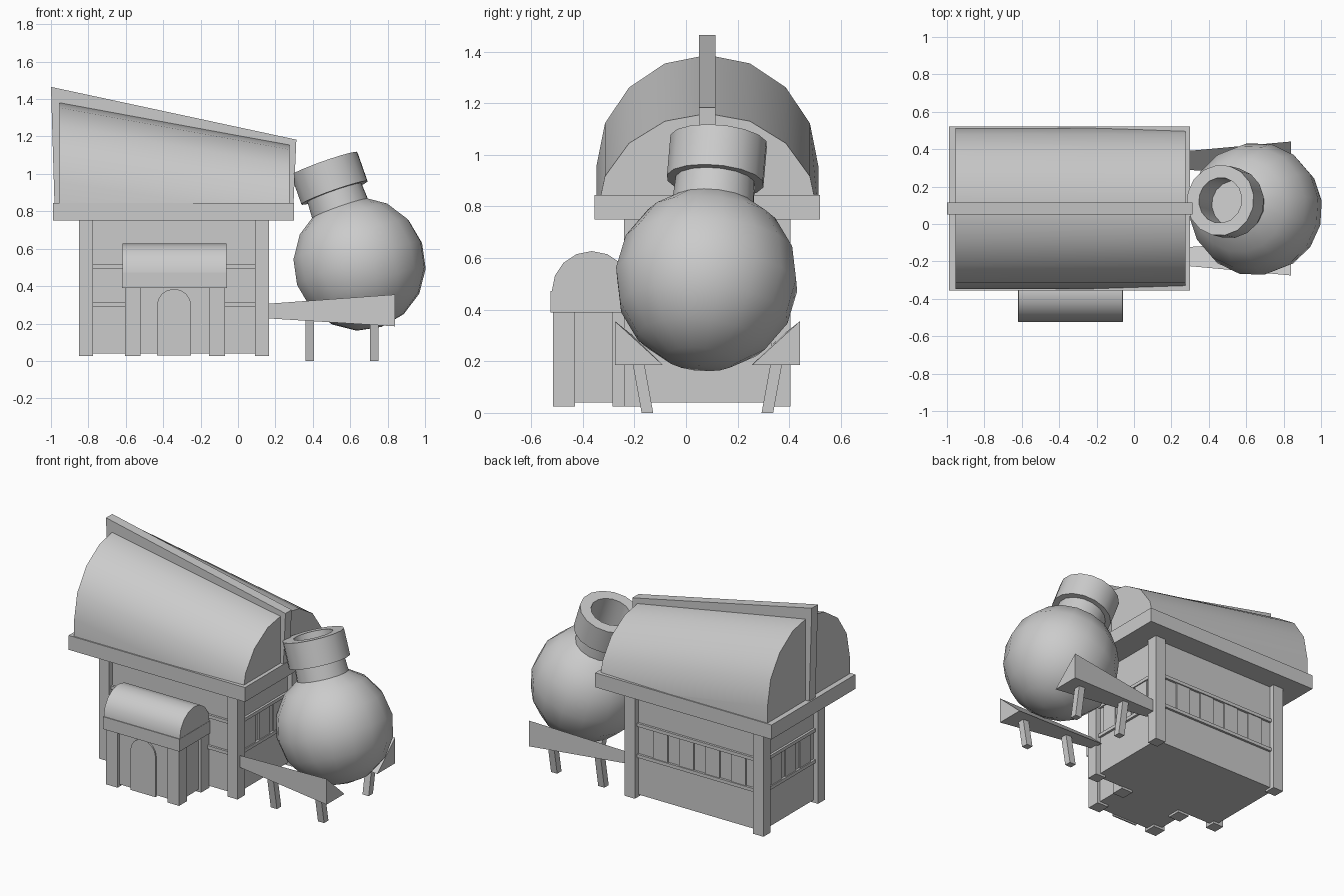
import bpy, bmesh, math
from mathutils import Vector

if "Cube" in bpy.data.objects:
    bpy.data.objects.remove(bpy.data.objects["Cube"], do_unlink=True)

grey = bpy.data.materials.new("plain grey")
grey.use_nodes = True
grey.diffuse_color = (0.6, 0.6, 0.6, 1)
grey.node_tree.nodes["Principled BSDF"].inputs["Base Color"].default_value = (0.6, 0.6, 0.6, 1)

MID = 0.083  # y of the centre line


def finish(name, bm, smooth=0):
    bmesh.ops.recalc_face_normals(bm, faces=bm.faces[:])
    mesh = bpy.data.meshes.new(name)
    bm.to_mesh(mesh)
    bm.free()
    mesh.materials.append(grey)
    obj = bpy.data.objects.new(name, mesh)
    bpy.context.collection.objects.link(obj)
    if smooth:
        bpy.ops.object.select_all(action='DESELECT')
        obj.select_set(True)
        bpy.context.view_layer.objects.active = obj
        bpy.ops.object.shade_smooth_by_angle(angle=math.radians(smooth))
    return obj


def loft(name, start, end, smooth=0):
    """Solid between two matching outlines."""
    bm = bmesh.new()
    a = [bm.verts.new(p) for p in start]
    b = [bm.verts.new(p) for p in end]
    n = len(a)
    bm.faces.new(a)
    bm.faces.new(b)
    for i in range(n):
        j = (i + 1) % n
        bm.faces.new((a[i], a[j], b[j], b[i]))
    return finish(name, bm, smooth)


def box(name, x0, x1, y0, y1, z0, z1):
    ring = [(x0, y0), (x1, y0), (x1, y1), (x0, y1)]
    return loft(name, [(x, y, z0) for x, y in ring], [(x, y, z1) for x, y in ring])


def arch(x, mid, r, spring, base, rise=1.0, steps=8):
    """Half-round outline in the yz plane, standing on straight sides."""
    arc = [(x, mid - r * math.cos(math.pi * i / steps),
            spring + rise * r * math.sin(math.pi * i / steps)) for i in range(steps + 1)]
    return [(x, mid - r, base)] + arc + [(x, mid + r, base)]


def posts(name, x0, x1, y0, y1, w, z0, z1):
    for sx, x in (("right", x0), ("left", x1 - w)):
        for sy, y in (("front", y0), ("back", y1 - w)):
            box(f"{name}_{sy}_{sx}", x, x + w, y, y + w, z0, z1)


# House body and corner posts
X0, X1, Y0, Y1 = -0.85, 0.165, -0.24, 0.405
IN = 0.035
box("house_walls", X0 + IN, X1 - IN, Y0 + IN, Y1 - IN, 0.04, 0.76)
posts("house_post", X0, X1, Y0, Y1, 0.075, 0.025, 0.76)

# Rails round the walls
for label, z in (("lower", 0.29), ("upper", 0.495)):
    box(f"{label}_rail", X0 + 0.02, X1 - 0.02, Y0 + 0.02, Y1 - 0.02, z, z + 0.022)

# Window plates between the rails
for i in range(4):
    x = -0.7 + i * 0.19
    box(f"back_window_{i}", x, x + 0.105, Y1 - IN, Y1 - IN + 0.008, 0.312, 0.495)
for i in range(3):
    y = -0.125 + i * 0.15
    box(f"right_window_{i}", X0 + IN - 0.008, X0 + IN, y, y + 0.11, 0.312, 0.495)
    box(f"left_window_{i}", X1 - IN, X1 - IN + 0.008, y, y + 0.11, 0.312, 0.495)

# Main roof: eaves slab, sloping barrel vault and ridge fin
box("eaves_slab", -0.99, 0.3, -0.355, 0.52, 0.75, 0.845)
loft("barrel_roof", arch(-0.955, MID, 0.43, 0.957, 0.78),
     arch(0.275, MID, 0.43, 0.765, 0.76, 0.92), 40)
fin = [(-0.98, 0.8), (-1.0, 1.465), (0.312, 1.183), (0.295, 0.8)]
loft("ridge_fin", [(x, 0.05, z) for x, z in fin], [(x, 0.115, z) for x, z in fin])

# Porch with its own small vault
box("porch_walls", -0.585, -0.09, -0.495, -0.2, 0.04, 0.4)
posts("porch_post", -0.605, -0.07, -0.515, -0.2, 0.085, 0.025, 0.4)
box("porch_slab", -0.62, -0.06, -0.525, -0.2, 0.39, 0.472)
loft("porch_roof", arch(-0.618, -0.365, 0.155, 0.472, 0.44),
     arch(-0.062, -0.365, 0.155, 0.472, 0.44), 40)

# Arched door plate
door = [(-x, -0.495, z) for y, x, z in arch(0, 0.342, 0.092, 0.293, 0.03)]
loft("arched_door", door, [(x, y - 0.009, z) for x, y, z in door])

# Round flask: profile of radius and distance along the tilted axis
R = 0.357
profile = [(R * math.cos(a), R * math.sin(a)) for a in
           (math.radians(-90 + 22.5 * i) for i in range(7))]
profile[0] = (0.0, -R)
profile += [(0.16, 0.315), (0.155, 0.405), (0.19, 0.405), (0.19, 0.57),
            (0.122, 0.57), (0.122, 0.36), (0.0, 0.36)]
bm = bmesh.new()
verts = [bm.verts.new((r, 0, z)) for r, z in profile]
edges = [bm.edges.new(pair) for pair in zip(verts, verts[1:])]
bmesh.ops.spin(bm, geom=verts + edges, cent=(0, 0, 0), axis=(0, 0, 1),
               angle=math.tau, steps=16, use_duplicate=False)
bmesh.ops.remove_doubles(bm, verts=bm.verts[:], dist=0.0005)
flask = finish("round_flask", bm, 40)
flask.location = (0.65, 0.08, 0.518)
flask.rotation_mode = 'QUATERNION'
flask.rotation_quaternion = Vector((-0.162, 0.04, 0.46)).to_track_quat('Z', 'Y')

# Wedge cradle beams and splayed legs on both sides of the flask
for side, s in (("front", -1), ("back", 1)):
    def at(x, d, z):
        return (x, MID + s * d, z)
    loft(f"{side}_cradle_beam",
         [at(0.15, 0.295, 0.305), at(0.15, 0.295, 0.228), at(0.15, 0.215, 0.228)],
         [at(0.84, 0.358, 0.355), at(0.84, 0.358, 0.185), at(0.84, 0.172, 0.185)])
    for i, x in enumerate((0.36, 0.705)):
        def foot(d, z):
            return [at(x, d, z), at(x + 0.045, d, z),
                    at(x + 0.045, d + 0.045, z), at(x, d + 0.045, z)]
        loft(f"{side}_cradle_leg_{i}", foot(0.21, 0), foot(0.25, 0.22))
